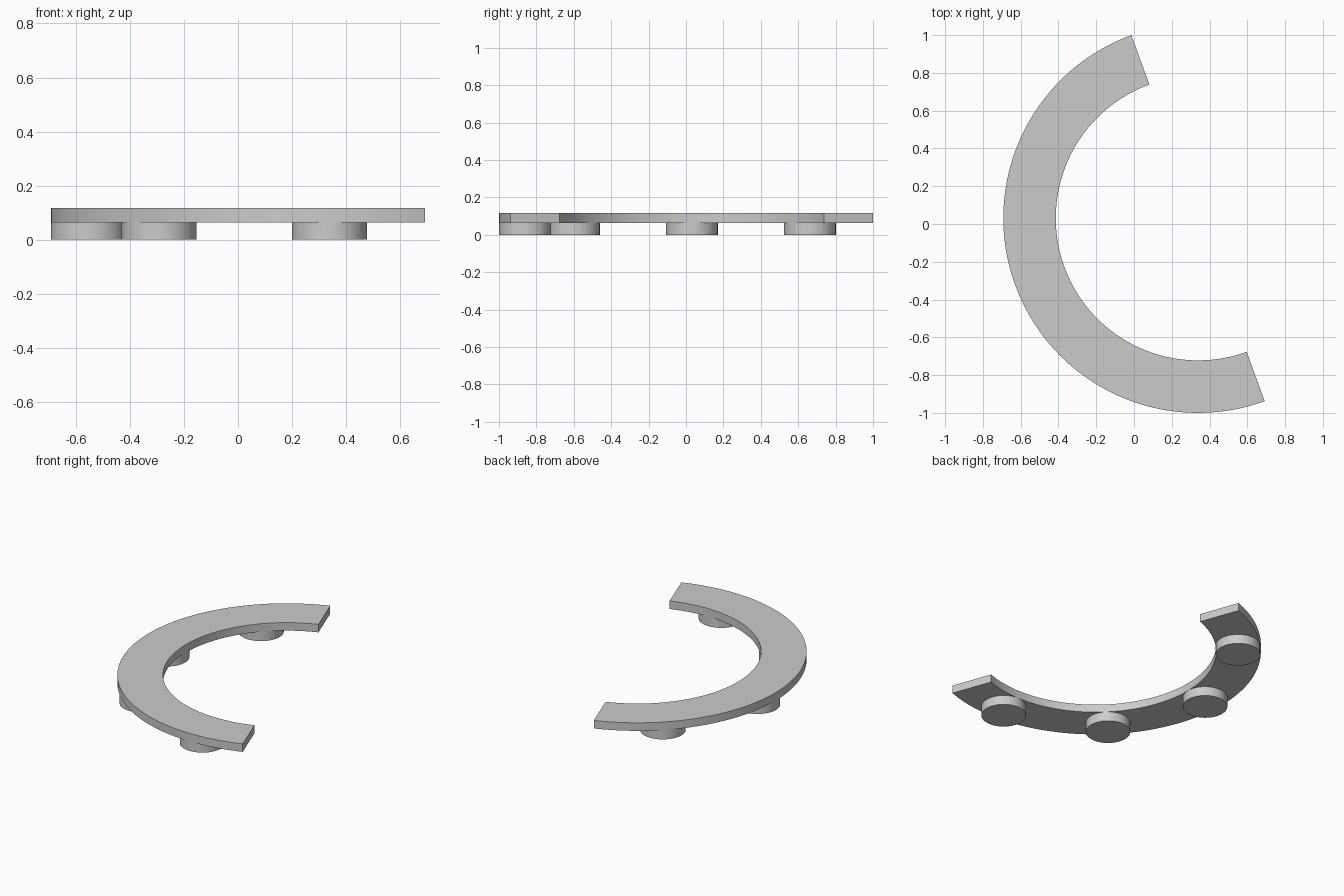
import bpy
import bmesh
from math import radians, sin, cos
from mathutils import Matrix, Vector

cube = bpy.data.objects.get("Cube")
if cube:
    bpy.data.objects.remove(cube, do_unlink=True)

CENTRE = Vector((0.339, 0.031, 0))
OUTER, INNER = 1.031, 0.753
MID, PAD_RADIUS = (OUTER + INNER) / 2, (OUTER - INNER) / 2
PLATE_BOTTOM, PLATE_TOP = 0.064, 0.118
START, SWEEP, STEPS = 110, 180, 96

grey = bpy.data.materials.new("plain grey")
grey.use_nodes = True
colour = (0.6, 0.6, 0.6, 1)
grey.diffuse_color = colour
grey.node_tree.nodes["Principled BSDF"].inputs["Base Color"].default_value = colour


def polar(radius, degrees, z=0):
    a = radians(degrees)
    return CENTRE + Vector((radius * cos(a), radius * sin(a), z))


def finish(bm, name):
    bmesh.ops.recalc_face_normals(bm, faces=bm.faces)
    mesh = bpy.data.meshes.new(name)
    bm.to_mesh(mesh)
    bm.free()
    mesh.materials.append(grey)
    obj = bpy.data.objects.new(name, mesh)
    bpy.context.collection.objects.link(obj)
    bpy.ops.object.select_all(action="DESELECT")
    obj.select_set(True)
    bpy.context.view_layer.objects.active = obj
    bpy.ops.object.shade_smooth_by_angle(angle=radians(30))
    return obj


# Half-ring plate: a rectangular section swept around the centre
bm = bmesh.new()
section = [(INNER, PLATE_BOTTOM), (OUTER, PLATE_BOTTOM), (OUTER, PLATE_TOP), (INNER, PLATE_TOP)]
rings = [[bm.verts.new(polar(r, START + SWEEP * i / STEPS, z)) for r, z in section]
         for i in range(STEPS + 1)]
for a, b in zip(rings, rings[1:]):
    for k in range(4):
        n = (k + 1) % 4
        bm.faces.new((a[k], a[n], b[n], b[k]))
bm.faces.new(rings[0])
bm.faces.new(rings[-1])
finish(bm, "half_ring_plate")

# Four round feet under the plate, evenly spaced along its middle line
for i in range(4):
    bm = bmesh.new()
    bmesh.ops.create_cone(
        bm, cap_ends=True, segments=64, radius1=PAD_RADIUS, radius2=PAD_RADIUS,
        depth=PLATE_BOTTOM,
        matrix=Matrix.Translation(polar(MID, 135 + 45 * i, PLATE_BOTTOM / 2)))
    finish(bm, f"round_foot_{i + 1}")
